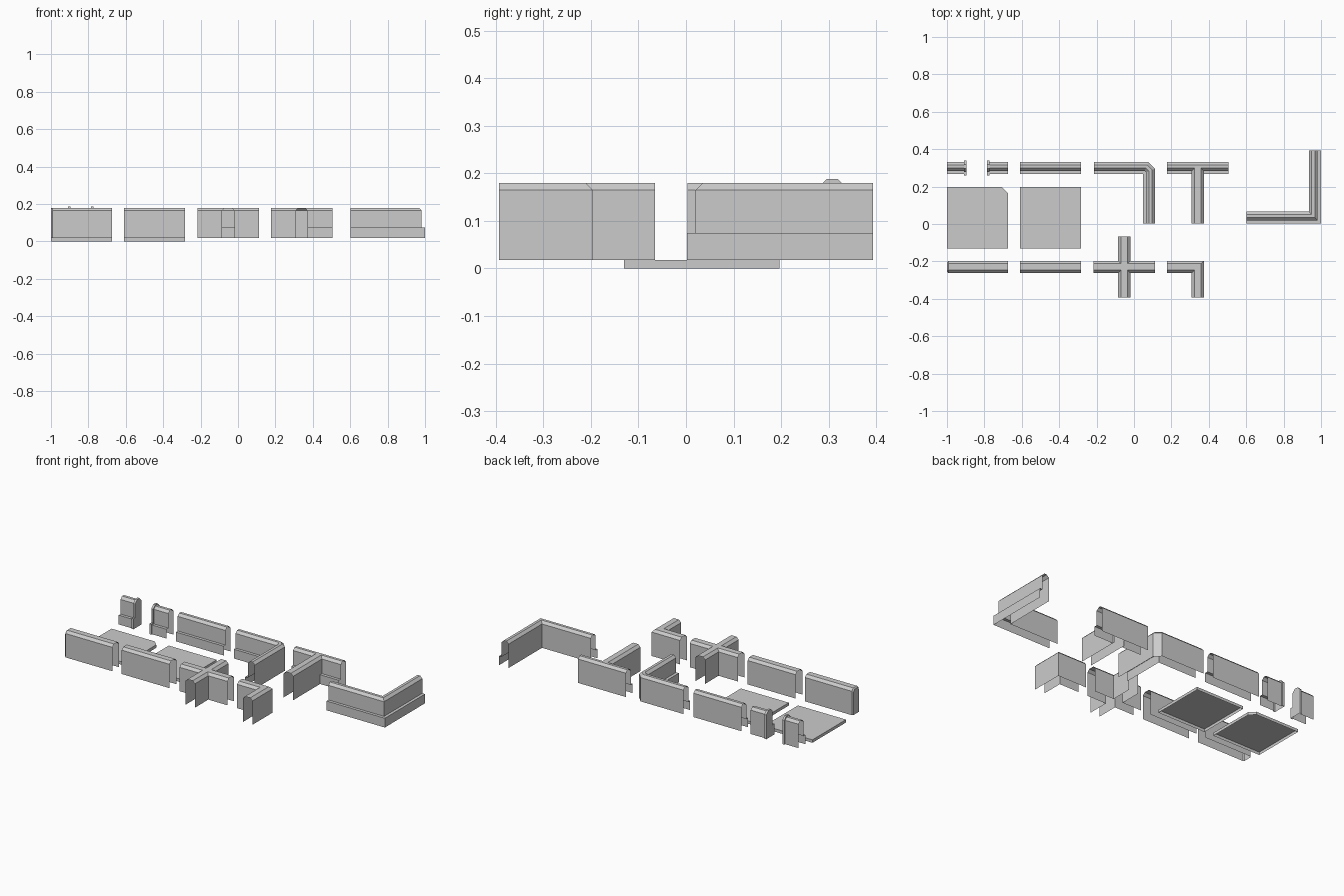
import bpy, bmesh

if "Cube" in bpy.data.objects:
    bpy.data.objects.remove(bpy.data.objects["Cube"])

B, T, C = 0.018, 0.18, 0.015      # wall bottom, wall top, top chamfer
W, LEDGE = 0.065, 0.018           # wall thickness, skirting depth
H = W / 2

# Profiles as (offset, height): wall with skirting, its door trim, plain centred wall
SKIRT = [(0, B), (0, 0.075), (LEDGE, 0.075), (LEDGE, T - C), (LEDGE + C, T),
         (W - C, T), (W, T - C), (W, B)]
TRIM = [(-0.007, B), (-0.007, 0.083), (0.011, 0.083), (0.011, 0.168), (0.03, 0.188),
        (0.053, 0.188), (0.073, 0.168), (0.073, B)]
PLAIN = [(-H, B), (-H, T - C), (-H + C, T), (0, T), (H - C, T), (H, T - C), (H, B)]


def build(name, lofts, cap=False):
    """Skin each list of sections; optionally cap the last section."""
    bm = bmesh.new()
    for sections in lofts:
        rows = [[bm.verts.new(p) for p in s] for s in sections]
        for r, q in zip(rows, rows[1:]):
            for i in range(len(r) - 1):
                bm.faces.new((r[i], r[i + 1], q[i + 1], q[i]))
        if cap:
            bm.faces.new(rows[-1])
    bmesh.ops.remove_doubles(bm, verts=bm.verts, dist=1e-5)
    bmesh.ops.dissolve_degenerate(bm, edges=bm.edges, dist=1e-5)
    bmesh.ops.recalc_face_normals(bm, faces=bm.faces)
    me = bpy.data.meshes.new(name)
    bm.to_mesh(me)
    bm.free()
    ob = bpy.data.objects.new(name, me)
    bpy.context.collection.objects.link(ob)
    return ob


def along_x(profile, x, y):
    return [(x, y + d, z) for d, z in profile]


def floor(name, x, y, size, cut=0):
    """Thin floor tile, open underneath, with an optional cut corner."""
    x1, y1 = x + size, y + size
    pts = [(x, y), (x1, y)]
    pts += [(x1, y1 - cut), (x1 - cut, y1)] if cut else [(x1, y1)]
    pts += [(x, y1), (x, y)]
    build(name, [[[(a, b, 0) for a, b in pts], [(a, b, B) for a, b in pts]]])
    bm = bmesh.new()
    me = bpy.data.objects[name].data
    bm.from_mesh(me)
    bm.faces.new([bm.verts.new((a, b, B)) for a, b in pts[:-1]])
    bmesh.ops.remove_doubles(bm, verts=bm.verts, dist=1e-5)
    bmesh.ops.recalc_face_normals(bm, faces=bm.faces)
    bm.to_mesh(me)
    bm.free()


# Floor tiles
floor("floor_cut_corner", -1, -0.13, 0.327, 0.032)
floor("floor_square", -0.61, -0.13, 0.327)

# Doorway halves with trim
Y = 0.266
for name, xs in (("doorway_left", (-1, -0.908, -0.895)),
                 ("doorway_right", (-0.673, -0.772, -0.785))):
    build(name, [[along_x(SKIRT, xs[0], Y), along_x(SKIRT, xs[1], Y),
                  along_x(TRIM, xs[1], Y), along_x(TRIM, xs[2], Y)]], cap=True)

# Straight wall with skirting
build("wall_straight", [[along_x(SKIRT, -0.61, Y), along_x(SKIRT, -0.283, Y)]])

# Room corner, outer edge cut at 45 degrees
X = 0.047
cut = [max(0, 0.035 - 0.586 * (W - d)) for d, z in SKIRT]
build("wall_inner_corner", [[
    along_x(SKIRT, -0.215, Y),
    [(X + d - c, Y + d, z) for (d, z), c in zip(SKIRT, cut)],
    [(X + d, Y + d - c, z) for (d, z), c in zip(SKIRT, cut)],
    [(X + d, 0.003, z) for d, z in SKIRT]]])

# T junction: skirted arms stop at the sides of a plain stem
X = 0.341
stop = [H, H, H, H, H - C, 0, 0, 0]
arms = [[[(xe, Y + d, z) for d, z in SKIRT],
         [(X + s * k, Y + d, z) for (d, z), k in zip(SKIRT, stop)]]
        for xe, s in ((0.177, -1), (0.504, 1))]
stem = [[(X + o, 0.003, z) for o, z in PLAIN],
        [(X + o, Y + LEDGE + (C if z == T else 0), z) for o, z in PLAIN]]
# flat filler where the stem top meets the arm top
fill = [[(X - H + C, Y + LEDGE + C, T), (X, Y + LEDGE + C, T), (X + H - C, Y + LEDGE + C, T)],
        [(X, Y + W - C, T)] * 3]
build("wall_t_junction", arms + [stem])
bm = bmesh.new()
me = bpy.data.objects["wall_t_junction"].data
bm.from_mesh(me)
bm.faces.new([bm.verts.new(p) for p in fill[0] + fill[1][:1]])
bmesh.ops.remove_doubles(bm, verts=bm.verts, dist=1e-5)
bmesh.ops.recalc_face_normals(bm, faces=bm.faces)
bm.to_mesh(me)
bm.free()

# Outside corner, skirting on the outer faces
build("wall_outer_corner", [[
    along_x(SKIRT, 0.602, 0.002),
    [(1 - d, 0.002 + d, z) for d, z in SKIRT],
    [(1 - d, 0.393, z) for d, z in SKIRT]]])

# Plain partition walls: capped end and straight
Y = -0.229
e = 0.007
end = [(o * (1 - e / H), z - (e if z > B else 0)) for o, z in PLAIN]
build("partition_end", [[along_x(PLAIN, -0.673, Y), along_x(PLAIN, -1 + e, Y),
                         along_x(end, -1, Y)]], cap=True)
build("partition_straight", [[along_x(PLAIN, -0.61, Y), along_x(PLAIN, -0.283, Y)]])

# Partition crossing: four mitred arms
X = -0.052
build("partition_cross", [
    [[(X + dx * s - dy * o, Y + dy * s + dx * o, z) for (o, z), s in
      ((p, L if L else abs(p[0])) for p in PLAIN)] for L in (0.1635, 0)]
    for dx, dy in ((1, 0), (0, 1), (-1, 0), (0, -1))])

# Partition corner
X = 0.341
build("partition_corner", [[
    along_x(PLAIN, 0.177, Y),
    [(X + o, Y + o, z) for o, z in PLAIN],
    [(X + o, -0.393, z) for o, z in PLAIN]]])
